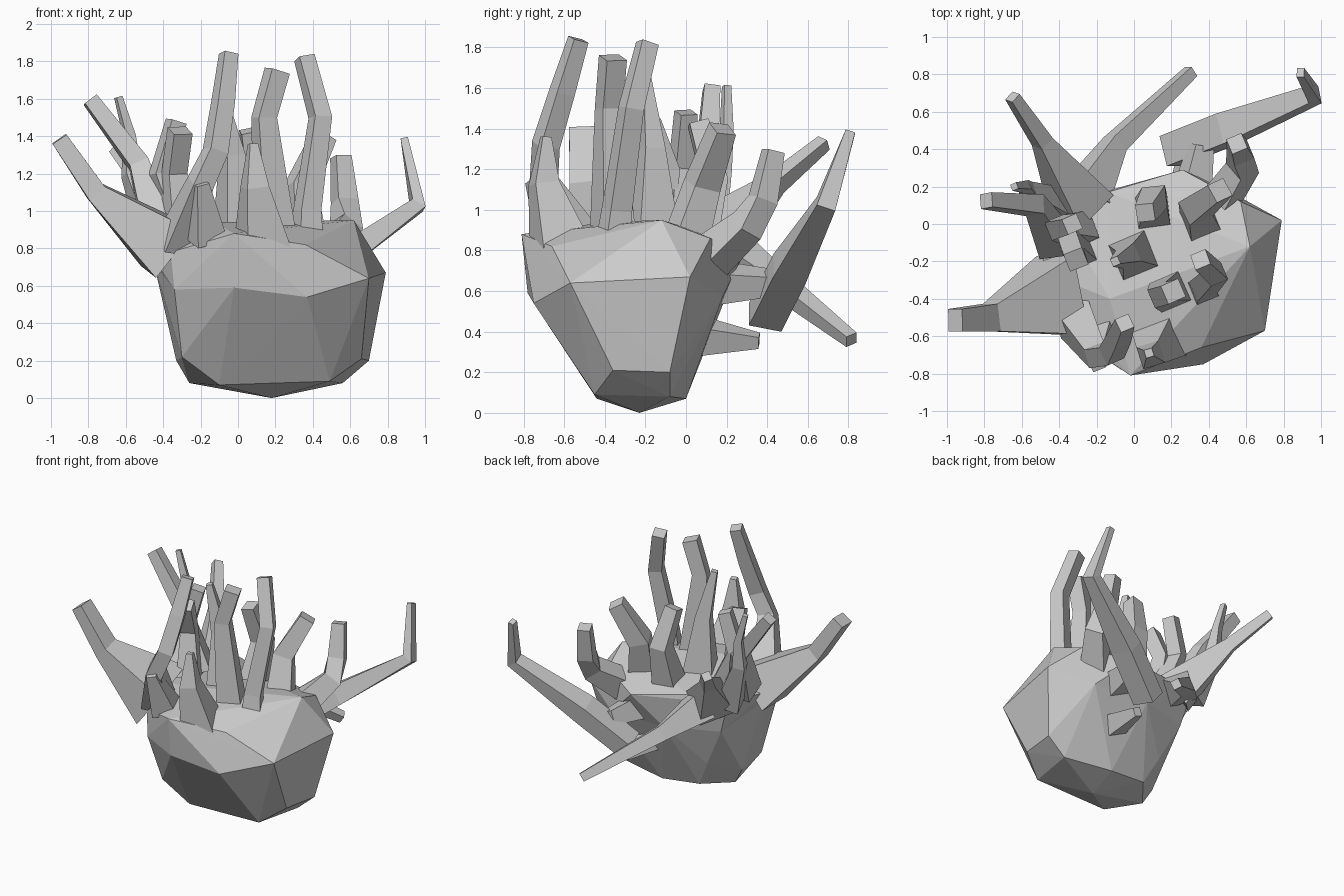
import bpy, bmesh, math
from mathutils import Vector


def finish(bm, name):
    bmesh.ops.recalc_face_normals(bm, faces=bm.faces[:])
    mesh = bpy.data.meshes.new(name)
    bm.to_mesh(mesh)
    bm.free()
    ob = bpy.data.objects.new(name, mesh)
    bpy.context.collection.objects.link(ob)
    return ob


def hull(name, pts):
    bm = bmesh.new()
    vs = [bm.verts.new(p) for p in pts]
    res = bmesh.ops.convex_hull(bm, input=vs)
    junk = [v for v in res["geom_interior"] if isinstance(v, bmesh.types.BMVert)]
    bmesh.ops.delete(bm, geom=junk, context='VERTS')
    return finish(bm, name)


def arm(name, *path, flat=1.0, roll=0.4):
    """Four-sided bent arm; each path point is x, y, z, half width."""
    bm = bmesh.new()
    pts = [Vector(p[:3]) for p in path]
    whole = (pts[-1] - pts[0]).normalized()
    ref = Vector((0, 1, 0)) if abs(whole.y) < 0.6 else Vector((0, 0, 1))
    c, s = math.cos(roll), math.sin(roll)
    rings = []
    for i, p in enumerate(pts):
        d = (pts[min(i + 1, len(pts) - 1)] - pts[max(i - 1, 0)]).normalized()
        u = d.cross(ref).normalized()
        v = d.cross(u)
        u, v = u * c + v * s, v * c - u * s
        r = path[i][3] * (0.88 if roll else 1)
        rings.append([bm.verts.new(p + u * r * a + v * r * b * flat)
                      for a, b in ((1, 1), (-1, 1), (-1, -1), (1, -1))])
    for a, b in zip(rings, rings[1:]):
        for k in range(4):
            bm.faces.new((a[k], a[(k + 1) % 4], b[(k + 1) % 4], b[k]))
    bm.faces.new(rings[0])
    bm.faces.new(rings[-1])
    return finish(bm, name)


# faceted stone-like body with the crown the arms grow from
hull("body", [
    (0.18, -0.23, 0), (-0.26, -0.22, 0.08), (-0.1, -0.44, 0.07), (0.49, -0.45, 0.09),
    (0.56, -0.08, 0.08), (0.2, 0.0, 0.07), (-0.1, -0.02, 0.1),
    (-0.33, -0.2, 0.2), (-0.30, -0.48, 0.22), (0.66, -0.36, 0.21),
    (0.70, -0.08, 0.2), (0.2, 0.06, 0.25), (-0.2, 0.03, 0.3),
    (-0.34, -0.6, 0.58), (-0.02, -0.78, 0.59), (0.37, -0.75, 0.54), (0.70, -0.57, 0.64),
    (0.79, 0.02, 0.67), (0.5, 0.18, 0.57), (0.05, 0.2, 0.58), (-0.35, 0.08, 0.6),
    (-0.45, -0.3, 0.72)])
hull("crown", [
    (-0.34, -0.6, 0.58), (-0.02, -0.78, 0.59), (0.37, -0.75, 0.54), (0.70, -0.57, 0.64),
    (0.79, 0.02, 0.67), (0.5, 0.18, 0.57), (0.05, 0.2, 0.58), (-0.35, 0.08, 0.6),
    (-0.45, -0.3, 0.72), (0.36, -0.66, 0.82), (0.62, -0.12, 0.95), (0.57, 0.12, 0.86),
    (0.26, 0.29, 0.8), (-0.14, 0.17, 0.86), (-0.42, 0.1, 0.84), (-0.5, -0.25, 0.82),
    (-0.13, -0.4, 0.94), (-0.02, -0.81, 0.88), (-0.36, -0.58, 0.78)])

# arms on the left and back left
arm("left_arm", (-0.38, -0.38, 0.8, 0.16), (-0.76, -0.5, 1.1, 0.055), (-0.955, -0.515, 1.385, 0.045), flat=1.35, roll=0)
arm("left_high_arm", (-0.42, -0.1, 0.88, 0.1), (-0.53, 0.1, 1.25, 0.06), (-0.79, 0.125, 1.595, 0.045), roll=0.15)
arm("left_thin_arm", (-0.42, 0.08, 0.85, 0.1), (-0.57, 0.17, 1.2, 0.05), (-0.58, 0.2, 1.4, 0.03), (-0.64, 0.2, 1.61, 0.02))
arm("back_left_arm", (-0.28, 0.1, 0.82, 0.15), (-0.49, 0.44, 1.13, 0.05), (-0.65, 0.68, 1.33, 0.035))
arm("inner_left_back_arm", (-0.28, -0.03, 0.88, 0.09), (-0.41, -0.02, 1.2, 0.06), (-0.33, 0.0, 1.48, 0.05))
arm("inner_left_front_arm", (-0.3, -0.15, 0.88, 0.09), (-0.34, -0.1, 1.2, 0.06), (-0.31, -0.19, 1.43, 0.06))

# front arms
arm("front_tall_arm", (-0.32, -0.5, 0.82, 0.11), (-0.2, -0.7, 1.15, 0.065), (-0.12, -0.69, 1.32, 0.06), (-0.08, -0.61, 1.58, 0.055), (-0.05, -0.53, 1.84, 0.045))
arm("front_spike", (0.13, -0.62, 0.8, 0.14), (0.09, -0.7, 1.13, 0.07), (0.08, -0.69, 1.36, 0.025), roll=0.3)
arm("front_nub", (-0.17, -0.62, 0.85, 0.1), (-0.2, -0.75, 1.15, 0.04))

# middle arms
arm("centre_arm", (0.0, -0.17, 0.88, 0.12), (-0.03, -0.17, 1.3, 0.06), (-0.1, -0.2, 1.65, 0.025))
arm("centre_tall_arm", (0.2, -0.36, 0.85, 0.1), (0.14, -0.38, 1.5, 0.06), (0.21, -0.36, 1.75, 0.06))
arm("right_tall_arm", (0.37, -0.36, 0.8, 0.08), (0.37, -0.34, 1.0, 0.065), (0.44, -0.27, 1.5, 0.055), (0.355, -0.19, 1.82, 0.05))
arm("back_centre_arm", (0.1, 0.06, 0.85, 0.1), (0.11, 0.14, 1.15, 0.07), (0.06, 0.06, 1.43, 0.055), roll=0.1)
arm("right_inner_arm", (0.36, 0.0, 0.85, 0.1), (0.33, 0.08, 1.12, 0.08), (0.46, 0.18, 1.4, 0.06))
arm("right_back_arm", (0.44, 0.1, 0.75, 0.1), (0.58, 0.3, 0.92, 0.075), (0.57, 0.38, 1.05, 0.065), (0.55, 0.43, 1.29, 0.05))

# long arms reaching behind
arm("right_reaching_arm", (0.2, 0.39, 0.47, 0.07), (0.5, 0.51, 0.71, 0.07), (0.96, 0.69, 1.03, 0.04), (0.89, 0.81, 1.385, 0.02), flat=1.2, roll=0)
arm("reaching_arm_root", (0.3, 0.12, 0.64, 0.1), (0.36, 0.42, 0.64, 0.06))
arm("back_diagonal_arm", (-0.26, 0.16, 0.82, 0.12), (-0.1, 0.43, 0.66, 0.06), (0.305, 0.815, 0.36, 0.035))
arm("back_stub", (0.25, 0.05, 0.38, 0.09), (0.27, 0.36, 0.355, 0.035))
